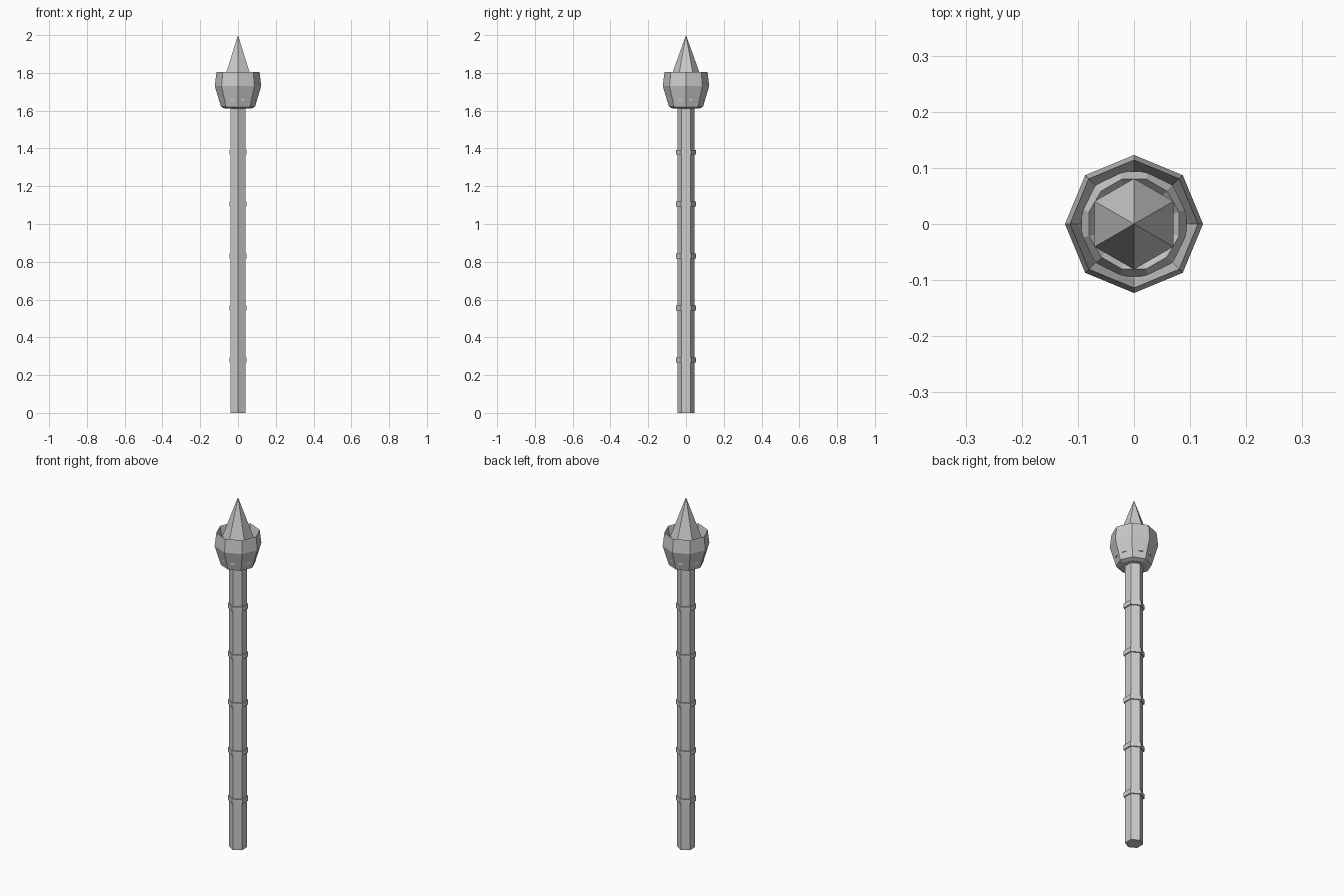
import bpy
import bmesh
from math import cos, sin, radians, tau

cube = bpy.data.objects.get("Cube")
if cube:
    bpy.data.objects.remove(cube, do_unlink=True)

# One plain grey for the whole torch
GREY = (0.6, 0.6, 0.6, 1.0)
grey = bpy.data.materials.new("plain_grey")
grey.use_nodes = True
grey.diffuse_color = GREY
grey.node_tree.nodes["Principled BSDF"].inputs["Base Color"].default_value = GREY


def lathe(name, profile, sides, turn=0.0):
    """Turn (radius, z) points into a closed faceted solid; radius 0 is a tip."""
    bm = bmesh.new()
    rings = []
    for r, z in profile:
        if r == 0:
            rings.append([bm.verts.new((0, 0, z))] * sides)
            continue
        angles = [radians(turn) + tau * i / sides for i in range(sides)]
        rings.append([bm.verts.new((r * cos(a), r * sin(a), z)) for a in angles])
    for low, high in zip(rings, rings[1:]):
        for i in range(sides):
            j = (i + 1) % sides
            corners = dict.fromkeys((low[i], low[j], high[j], high[i]))
            bm.faces.new(list(corners))
    # Flat caps on open ends
    for ring in (rings[0], rings[-1]):
        if len(set(ring)) == sides:
            bm.faces.new(ring)
    bmesh.ops.recalc_face_normals(bm, faces=bm.faces)
    mesh = bpy.data.meshes.new(name)
    bm.to_mesh(mesh)
    bm.free()
    mesh.materials.append(grey)
    obj = bpy.data.objects.new(name, mesh)
    bpy.context.collection.objects.link(obj)
    return obj


# Six-sided shaft with corners facing front and back
lathe("shaft", [(0.046, 0), (0.046, 1.63)], 6, 30)

# Evenly spaced bands around the shaft
for n in range(5):
    z = 0.28 + 0.275 * n
    lathe(f"shaft_band_{n + 1}", [(0.053, z - 0.013), (0.053, z + 0.013)], 6, 30)

# Eight-sided hollow cup with a sharp rim
lathe("cup", [(0.07, 1.612), (0.09, 1.62), (0.123, 1.73), (0.114, 1.805),
              (0.1, 1.74), (0.085, 1.7)], 8)

# Rounded bed inside the cup, its lower corners just showing through the wall
lathe("inner_bed", [(0.085, 1.65), (0.0975, 1.655), (0.097, 1.735), (0.083, 1.765),
                    (0.07, 1.745)], 12, 15)

# Six-sided pointed tip
lathe("spike", [(0.08, 1.74), (0.081, 1.775), (0, 2.0)], 6, 30)
